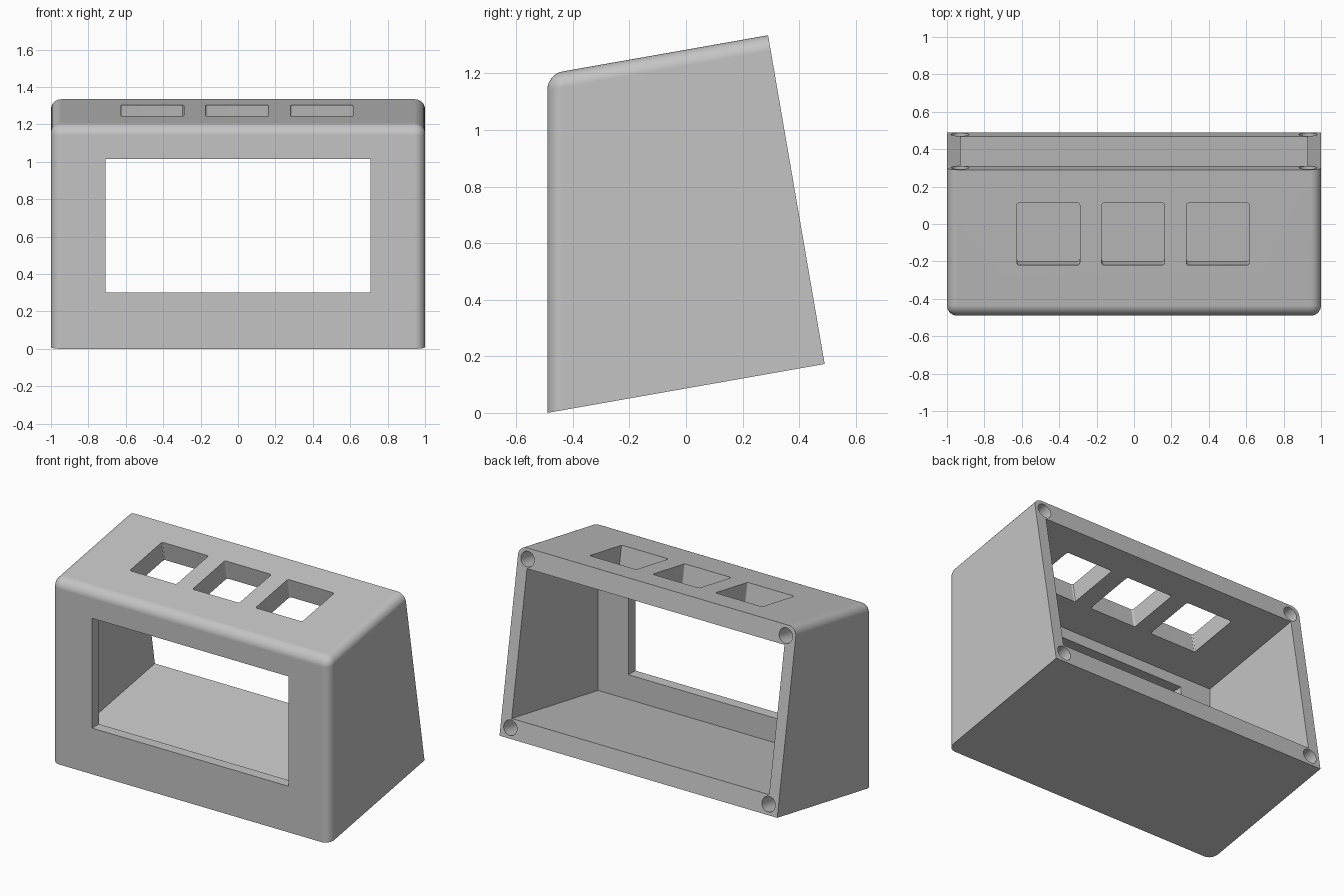
import bpy, bmesh
from math import radians, sin, cos, tan, pi
from mathutils import Matrix, Vector

cube = bpy.data.objects.get("Cube")
if cube:
    bpy.data.objects.remove(cube, do_unlink=True)

TILT = radians(10)
SLOPE = tan(TILT)
FRONT, HEIGHT = -0.49, 1.197
ALONG = Vector((0, cos(TILT), sin(TILT)))    # direction of the sloping roof
UP = Vector((0, -sin(TILT), cos(TILT)))      # normal of the sloping roof

grey = bpy.data.materials.new("plastic_grey")
grey.use_nodes = True
COLOUR = (0.55, 0.55, 0.55, 1)
grey.diffuse_color = COLOUR
grey.node_tree.nodes["Principled BSDF"].inputs["Base Color"].default_value = COLOUR


def floor_z(y):
    return SLOPE * (y - FRONT)


def roof(y):
    return Vector((0, y, HEIGHT + floor_z(y)))


def finish(name, bm):
    bmesh.ops.recalc_face_normals(bm, faces=bm.faces)
    mesh = bpy.data.meshes.new(name)
    bm.to_mesh(mesh)
    bm.free()
    mesh.materials.append(grey)
    obj = bpy.data.objects.new(name, mesh)
    bpy.context.scene.collection.objects.link(obj)
    return obj


def prism(name, profile, x0, x1, rounded=None, radius=0.0, segments=8):
    """Side profile of (y, z) points extruded along x, with chosen edges rounded."""
    bm = bmesh.new()
    rings = [[bm.verts.new((x, y, z)) for y, z in profile] for x in (x0, x1)]
    bm.faces.new(rings[0])
    bm.faces.new(rings[1])
    n = len(profile)
    for i in range(n):
        j = (i + 1) % n
        bm.faces.new((rings[0][i], rings[0][j], rings[1][j], rings[1][i]))
    bmesh.ops.recalc_face_normals(bm, faces=bm.faces)
    if rounded:
        edges = [e for e in bm.edges if rounded(e)]
        bmesh.ops.bevel(bm, geom=edges, offset=radius, segments=segments,
                        profile=0.5, affect='EDGES')
    return finish(name, bm)


# Housing body: front uprights and roof edges rounded, back and base crisp
def body_edge(e):
    a, b = (v.co for v in e.verts)
    top = min(a.z, b.z) > 1
    front = max(a.y, b.y) < -0.4
    across = abs(a.x - b.x) > 0.1
    back = min(a.y, b.y) > 0.2
    return not back and (top or (front and not across))


back_low = Vector((0, 0.49, floor_z(0.49)))
back_high = roof(0.29)
housing = prism("housing",
                [(FRONT, 0), back_low.yz, back_high.yz, (FRONT, HEIGHT)],
                -1, 1, body_edge, 0.055)

# Cavity, open at the back
WALL = 0.127
inner, outer = -0.42, 0.8
cutters = [prism("cavity_cutter",
                 [(inner, floor_z(inner) + WALL), (outer, floor_z(outer) + WALL),
                  (outer, roof(outer).z - WALL), (inner, roof(inner).z - WALL)],
                 -0.927, 0.927)]

# Front window
cutters.append(prism("window_cutter",
                     [(-0.6, 0.3), (-0.3, 0.3), (-0.3, 1.015), (-0.6, 1.015)],
                     -0.708, 0.708))

# Three square openings through the roof
near, far = roof(-0.22), roof(0.112)
section = [(p + UP * d).yz for p, d in
           ((near, -0.2), (far, -0.2), (far, 0.2), (near, 0.2))]
for x in (-0.458, -0.005, 0.448):
    cutters.append(prism("roof_cutter", section, x - 0.168, x + 0.168,
                         lambda e: abs((e.verts[0].co - e.verts[1].co).dot(UP)) > 0.3,
                         0.012, 3))

# Screw holes in the four corners of the back rim
for side in (-1, 1):
    for corner, shift in ((back_low, 0.067), (back_high, -0.067)):
        centre = corner + UP * shift
        centre.x = side * 0.93
        bm = bmesh.new()
        bmesh.ops.create_cone(bm, cap_ends=True, segments=32, radius1=0.048,
                              radius2=0.048, depth=0.6,
                              matrix=Matrix.Translation(centre)
                              @ Matrix.Rotation(TILT - pi / 2, 4, 'X'))
        cutters.append(finish("screw_cutter", bm))

# Cut everything out of the body
bpy.context.view_layer.objects.active = housing
housing.select_set(True)
for cutter in cutters:
    cutter.hide_render = True
    mod = housing.modifiers.new("cut", 'BOOLEAN')
    mod.operation = 'DIFFERENCE'
    mod.solver = 'EXACT'
    mod.object = cutter
    bpy.ops.object.modifier_apply(modifier=mod.name)
    bpy.data.objects.remove(cutter, do_unlink=True)

# Smooth the rounded edges while keeping the flats flat
bpy.ops.object.shade_smooth_by_angle(angle=radians(30))
weighted = housing.modifiers.new("flat_panels", 'WEIGHTED_NORMAL')
weighted.keep_sharp = True
